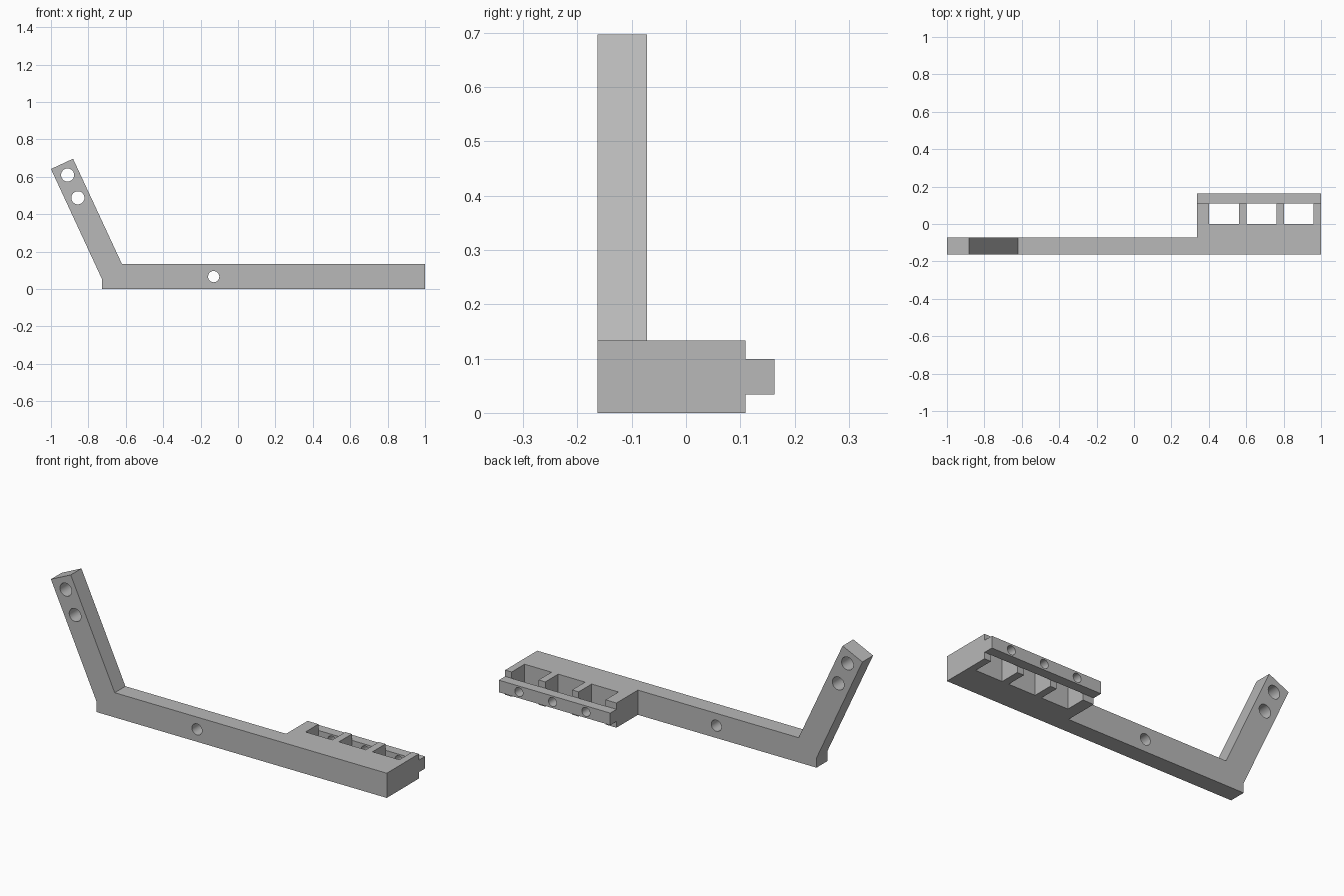
import bpy
import bmesh
import math
from mathutils import Vector

cube = bpy.data.objects.get("Cube")
if cube:
    bpy.data.objects.remove(cube, do_unlink=True)

grey = bpy.data.materials.new("plain grey")
grey.use_nodes = True
colour = (0.48, 0.48, 0.48, 1)
grey.diffuse_color = colour
grey.node_tree.nodes["Principled BSDF"].inputs["Base Color"].default_value = colour

FRONT, ARM_BACK, COMB_BACK, RAIL_BACK = -0.163, -0.072, 0.11, 0.163
HEIGHT = 0.133
MID = HEIGHT / 2
END, SHELF_LEFT = 1.0, 0.337


def prism(name, points, sweep):
    """Extrude a flat outline along a vector."""
    bm = bmesh.new()
    face = bm.faces.new([bm.verts.new(p) for p in points])
    out = bmesh.ops.extrude_face_region(bm, geom=[face])
    verts = [v for v in out["geom"] if isinstance(v, bmesh.types.BMVert)]
    bmesh.ops.translate(bm, verts=verts, vec=Vector(sweep))
    bmesh.ops.recalc_face_normals(bm, faces=bm.faces)
    mesh = bpy.data.meshes.new(name)
    bm.to_mesh(mesh)
    bm.free()
    mesh.materials.append(grey)
    obj = bpy.data.objects.new(name, mesh)
    bpy.context.collection.objects.link(obj)
    return obj


def hole(x, z, radius, y0, y1):
    """Round cutter running front to back."""
    turn = [math.tau * i / 40 for i in range(40)]
    ring = [(x + radius * math.cos(a), y0, z + radius * math.sin(a)) for a in turn]
    return prism("hole_cutter", ring, (0, y1 - y0, 0))


def combine(target, other, operation):
    mod = target.modifiers.new("join", 'BOOLEAN')
    mod.operation, mod.object, mod.solver = operation, other, 'EXACT'
    bpy.context.view_layer.objects.active = target
    bpy.ops.object.modifier_apply(modifier=mod.name)
    bpy.data.objects.remove(other, do_unlink=True)


# Long bar with the slanted arm
outline = [(-0.727, 0), (END, 0), (END, HEIGHT), (-0.62, HEIGHT),
           (-0.882, 0.697), (-1, 0.642), (-0.727, 0.053)]
bracket = prism("bent_bracket", [(x, FRONT, z) for x, z in outline],
                (0, ARM_BACK - FRONT, 0))

# Wider shelf with three open pockets
pockets = [(x, x + 0.16) for x in (0.402, 0.601, 0.801)]
comb = [(SHELF_LEFT, -0.12), (SHELF_LEFT, COMB_BACK)]
for left, right in pockets:
    comb += [(left, COMB_BACK), (left, 0), (right, 0), (right, COMB_BACK)]
comb += [(END, COMB_BACK), (END, -0.12)]
shelf = prism("pocket_shelf", [(x, y, 0) for x, y in comb], (0, 0, HEIGHT))
combine(bracket, shelf, 'UNION')

# Thin rail closing the pockets at the back
rail = prism("back_rail",
             [(SHELF_LEFT, COMB_BACK, 0.034), (END, COMB_BACK, 0.034),
              (END, COMB_BACK, 0.099), (SHELF_LEFT, COMB_BACK, 0.099)],
             (0, RAIL_BACK - COMB_BACK, 0))
combine(bracket, rail, 'UNION')

# Bolt holes in the arm, bar and rail
for x, z, r in ((-0.911, 0.61, 0.035), (-0.856, 0.488, 0.035), (-0.13, MID, 0.03)):
    combine(bracket, hole(x, z, r, -0.3, 0), 'DIFFERENCE')
for left, right in pockets:
    combine(bracket, hole((left + right) / 2, MID, 0.024, 0.06, 0.3), 'DIFFERENCE')

# Crisp edges, smooth hole walls
bpy.ops.object.select_all(action='DESELECT')
bracket.select_set(True)
bpy.context.view_layer.objects.active = bracket
bpy.ops.object.shade_smooth_by_angle(angle=math.radians(30))
